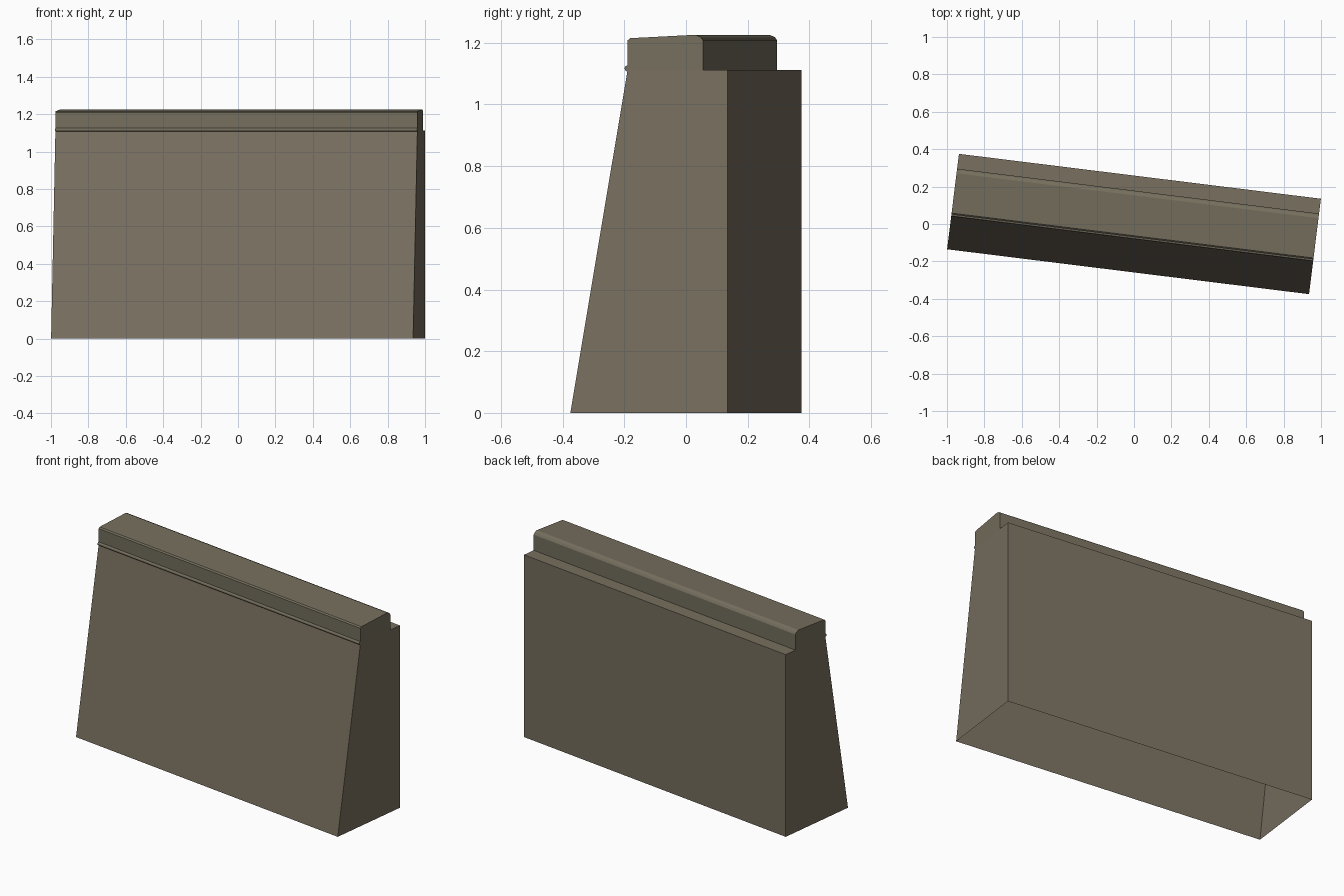
import bpy, bmesh, math
from mathutils import Matrix

cube = bpy.data.objects.get("Cube")
if cube:
    bpy.data.objects.remove(cube, do_unlink=True)

HALF = 0.975                      # half of the wall's length
TURN = Matrix.Rotation(math.radians(-7.07), 4, "Z")


def material(name, rgb):
    m = bpy.data.materials.new(name)
    m.use_nodes = True
    m.diffuse_color = (*rgb, 1)
    m.node_tree.nodes["Principled BSDF"].inputs["Base Color"].default_value = (*rgb, 1)
    return m


def extrude_profile(name, profile, mat, half=HALF, open_bottom=False):
    """Sweep a (y, z) outline along the wall's length and cap both ends."""
    bm = bmesh.new()
    left, right = ([bm.verts.new((x, y, z)) for y, z in profile] for x in (-half, half))
    bm.faces.new(left)
    bm.faces.new(right)
    n = len(profile)
    for i in range(n):
        j = (i + 1) % n
        if open_bottom and profile[i][1] == profile[j][1] == 0:
            continue
        bm.faces.new((left[i], left[j], right[j], right[i]))
    bmesh.ops.recalc_face_normals(bm, faces=bm.faces)
    bm.transform(TURN)
    mesh = bpy.data.meshes.new(name)
    bm.to_mesh(mesh)
    bm.free()
    mesh.materials.append(mat)
    obj = bpy.data.objects.new(name, mesh)
    bpy.context.collection.objects.link(obj)
    return obj


concrete = material("warm concrete", (0.188, 0.160, 0.115))
coping_stone = material("coping concrete", (0.178, 0.158, 0.110))

# Hollow wall body with a battered front, open underneath
extrude_profile("wall_body",
                [(-0.257, 0), (0.257, 0), (0.257, 1.112), (-0.07, 1.112)],
                concrete, open_bottom=True)

# Coping block with a sloping top and an eased back edge
extrude_profile("coping",
                [(-0.07, 1.112), (0.177, 1.112), (0.177, 1.207), (0.17, 1.218),
                 (0.152, 1.226), (-0.062, 1.215), (-0.07, 1.208)],
                coping_stone)

# Thin bead along the front joint
bead = extrude_profile("joint_bead",
                       [(-0.07 + 0.01 * math.cos(a), 1.117 + 0.01 * math.sin(a))
                        for a in (math.tau * i / 10 for i in range(10))],
                       coping_stone)
bpy.ops.object.select_all(action="DESELECT")
bead.select_set(True)
bpy.context.view_layer.objects.active = bead
bpy.ops.object.shade_smooth_by_angle(angle=math.radians(40))
